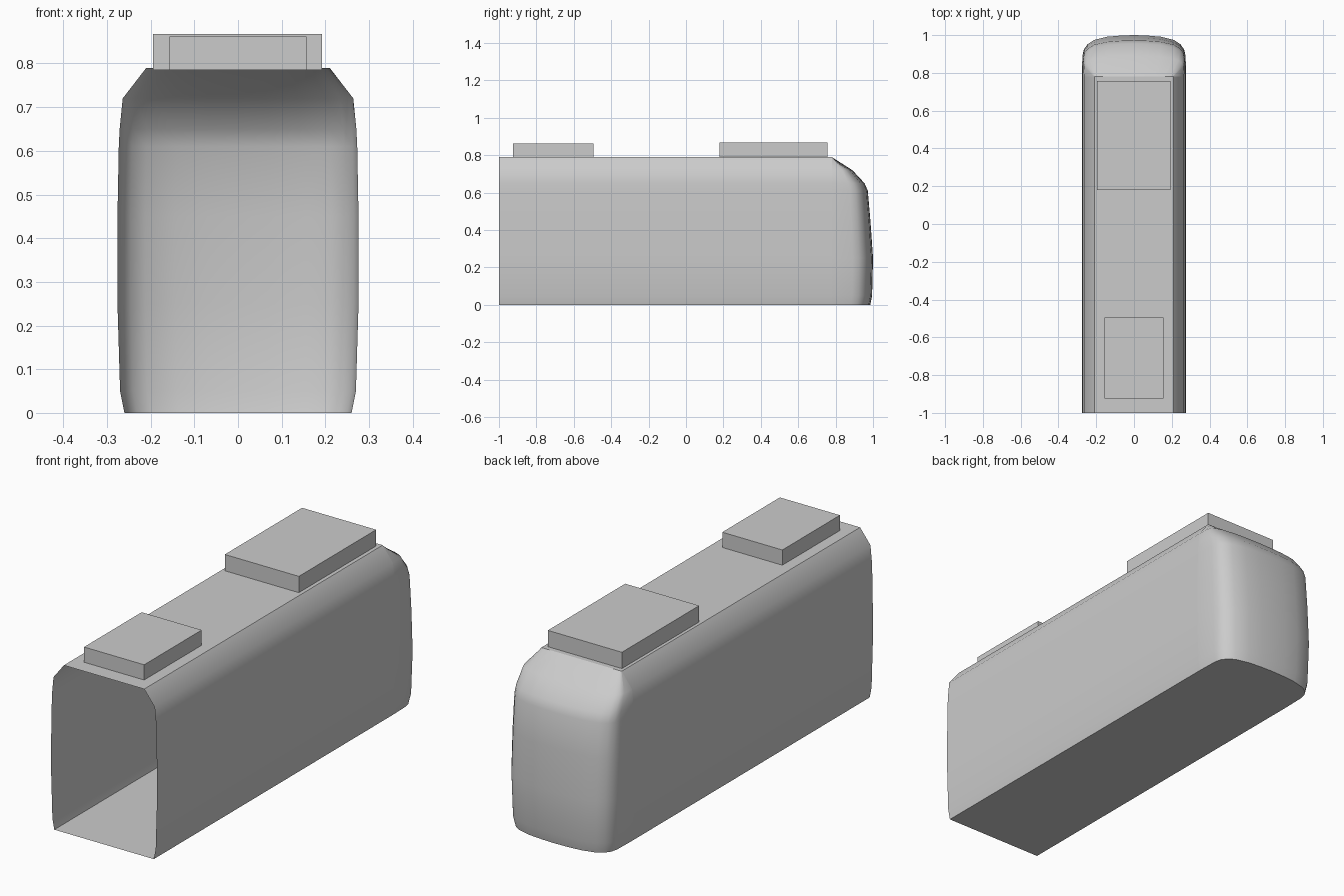
import bpy, bmesh, math

old = bpy.data.objects.get("Cube")
if old:
    bpy.data.objects.remove(old)

# Single plain grey
grey = bpy.data.materials.new("plain_grey")
grey.use_nodes = True
colour = (0.6, 0.6, 0.6, 1)
grey.diffuse_color = colour
grey.node_tree.nodes["Principled BSDF"].inputs["Base Color"].default_value = colour

FRONT, JOIN = -1.0, 0.78
# Shell levels: height, half width, rearmost y of the rounded end
LEVELS = [(0, .26, .985), (.05, .27, .995), (.25, .276, 1.0), (.45, .276, .986),
          (.61, .273, .972), (.65, .271, .955), (.72, .264, .89), (.79, .21, JOIN)]
# Plan curve of the rounded end: fraction of width, fraction of depth
PLAN = [(1, 0), (.99, .5), (.96, .66), (.89, .78), (.77, .88), (.52, .96), (.25, .99)]
PLAN = PLAN + [(0, 1)] + [(-u, v) for u, v in reversed(PLAN)]


def finish(name, bm, smooth=True):
    bmesh.ops.remove_doubles(bm, verts=bm.verts, dist=0.0001)
    bmesh.ops.recalc_face_normals(bm, faces=bm.faces)
    mesh = bpy.data.meshes.new(name)
    bm.to_mesh(mesh)
    bm.free()
    mesh.materials.append(grey)
    obj = bpy.data.objects.new(name, mesh)
    bpy.context.collection.objects.link(obj)
    if smooth:
        bpy.ops.object.select_all(action='DESELECT')
        obj.select_set(True)
        bpy.context.view_layer.objects.active = obj
        bpy.ops.object.shade_smooth_by_angle(angle=math.radians(45))
    return obj


def box(name, x0, x1, y0, y1, z0, z1):
    bm = bmesh.new()
    bmesh.ops.create_cube(bm, size=1)
    for v in bm.verts:
        v.co = ((x0 + x1) / 2 + v.co.x * (x1 - x0),
                (y0 + y1) / 2 + v.co.y * (y1 - y0),
                (z0 + z1) / 2 + v.co.z * (z1 - z0))
    return finish(name, bm, smooth=False)


# Long tube with floor and roof, open at the front
bm = bmesh.new()
section = [(w, z) for z, w, _ in LEVELS] + [(-w, z) for z, w, _ in reversed(LEVELS)]
rings = [[bm.verts.new((x, y, z)) for x, z in section] for y in (FRONT, JOIN)]
for i in range(len(section)):
    j = (i + 1) % len(section)
    bm.faces.new((rings[0][i], rings[0][j], rings[1][j], rings[1][i]))
finish("body_shell", bm)

# Rounded closed end
bm = bmesh.new()
rows = [[bm.verts.new((u * w, JOIN + v * (back - JOIN), z)) for u, v in PLAN]
        for z, w, back in LEVELS]
for low, high in zip(rows, rows[1:]):
    for i in range(len(PLAN) - 1):
        bm.faces.new((low[i], low[i + 1], high[i + 1], high[i]))
bm.faces.new(rows[0])
finish("rounded_end", bm)

# Roof units
box("front_roof_unit", -.157, .157, -.925, -.495, .785, .862)
box("rear_roof_unit", -.195, .192, .18, .757, .785, .867)
